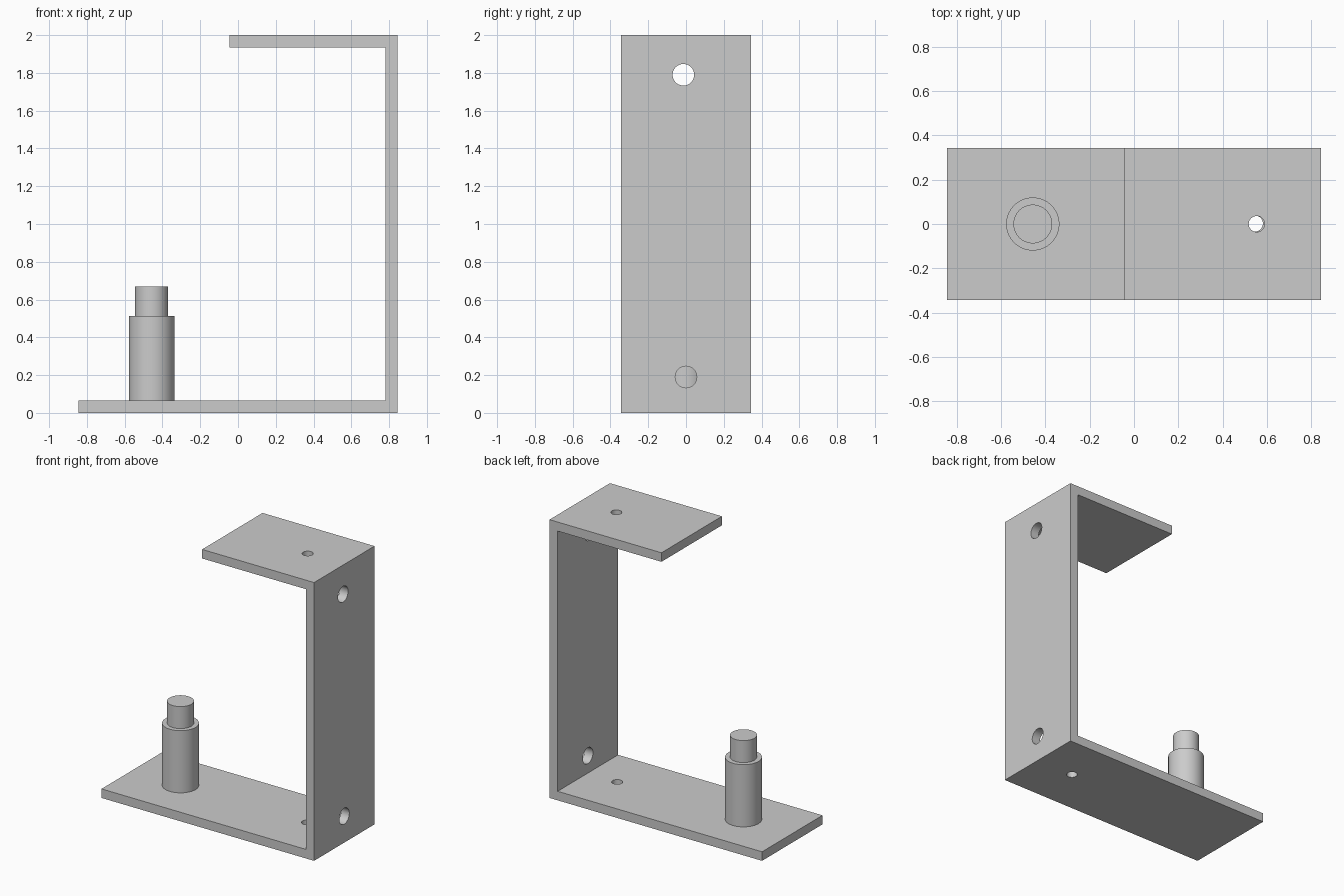
import bpy, bmesh, math

cube = bpy.data.objects.get("Cube")
if cube:
    bpy.data.objects.remove(cube, do_unlink=True)

HALF_X, HALF_Y, HEIGHT, T = 0.845, 0.343, 2.0, 0.065
TOP_END = -0.045

metal = bpy.data.materials.new("plain grey metal")
metal.use_nodes = True
GREY = (0.6, 0.6, 0.6, 1)
metal.diffuse_color = GREY
metal.node_tree.nodes["Principled BSDF"].inputs["Base Color"].default_value = GREY


def activate(ob):
    bpy.ops.object.select_all(action="DESELECT")
    ob.select_set(True)
    bpy.context.view_layer.objects.active = ob


def cylinder(name, radius, depth, centre, rotation=(0, 0, 0)):
    bpy.ops.mesh.primitive_cylinder_add(vertices=64, radius=radius, depth=depth,
                                        location=centre, rotation=rotation)
    ob = bpy.context.object
    ob.name = name
    ob.data.materials.append(metal)
    bpy.ops.object.shade_smooth_by_angle(angle=math.radians(30))
    return ob


# Bracket: C-shaped profile extruded across the width
inner = HALF_X - T
profile = [(-HALF_X, 0), (HALF_X, 0), (HALF_X, HEIGHT), (TOP_END, HEIGHT),
           (TOP_END, HEIGHT - T), (inner, HEIGHT - T), (inner, T), (-HALF_X, T)]
bm = bmesh.new()
face = bm.faces.new([bm.verts.new((x, -HALF_Y, z)) for x, z in profile])
ext = bmesh.ops.extrude_face_region(bm, geom=[face])
moved = [v for v in ext["geom"] if isinstance(v, bmesh.types.BMVert)]
bmesh.ops.translate(bm, verts=moved, vec=(0, 2 * HALF_Y, 0))
bmesh.ops.recalc_face_normals(bm, faces=bm.faces)
mesh = bpy.data.meshes.new("bracket")
bm.to_mesh(mesh)
bm.free()
bracket = bpy.data.objects.new("bracket", mesh)
bpy.context.collection.objects.link(bracket)
mesh.materials.append(metal)

# Screw holes: two through the upright, one through each plate
sideways = (0, math.pi / 2, 0)
wall_x = HALF_X - T / 2
holes = [
    (0.057, (wall_x, -0.014, 1.79), sideways),
    (0.057, (wall_x, 0, 0.19), sideways),
    (0.036, (0.554, 0, HEIGHT - T / 2), (0, 0, 0)),
    (0.036, (0.546, 0.002, T / 2), (0, 0, 0)),
]
for radius, centre, rotation in holes:
    cutter = cylinder("hole_cutter", radius, T * 2, centre, rotation)
    cutter.hide_render = True
    activate(bracket)
    cut = bracket.modifiers.new("hole", "BOOLEAN")
    cut.operation = "DIFFERENCE"
    cut.solver = "EXACT"
    cut.object = cutter
    bpy.ops.object.modifier_apply(modifier=cut.name)
    bpy.data.objects.remove(cutter, do_unlink=True)
activate(bracket)
bpy.ops.object.shade_smooth_by_angle(angle=math.radians(30))

# Stepped post standing on the lower plate
POST_X, SHOULDER, POST_TOP = -0.457, 0.512, 0.67
for name, radius, low, high in [("post_body", 0.12, T, SHOULDER),
                                ("post_tip", 0.0875, SHOULDER, POST_TOP)]:
    cylinder(name, radius, high - low, (POST_X, 0, (low + high) / 2))
